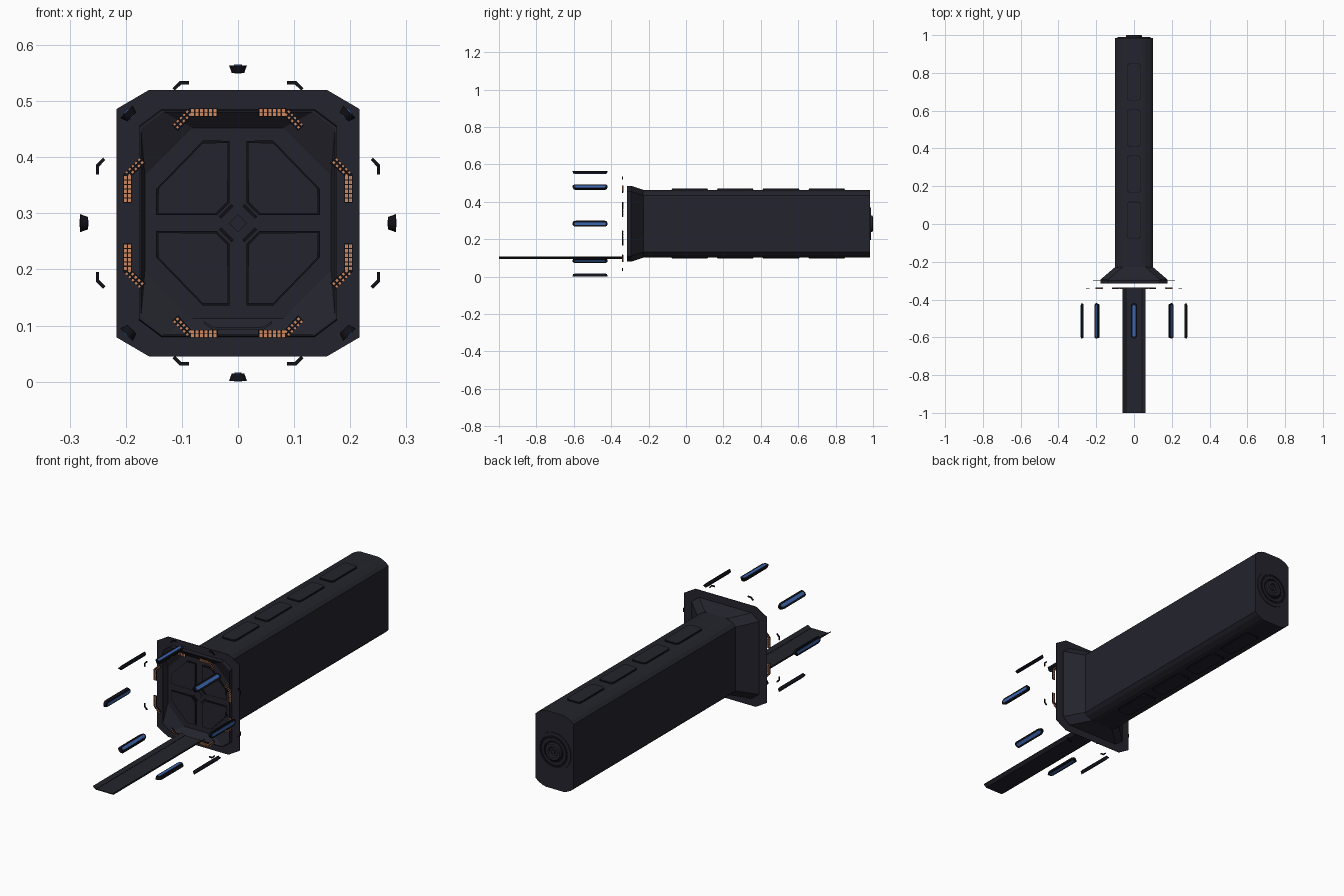
import bpy, bmesh, math
from mathutils import Vector

if "Cube" in bpy.data.objects:
    bpy.data.objects.remove(bpy.data.objects["Cube"])

C = 0.2825  # height of the main axis


def material(name, rgb):
    m = bpy.data.materials.new(name)
    m.diffuse_color = (*rgb, 1)
    m.use_nodes = True
    m.node_tree.nodes["Principled BSDF"].inputs["Base Color"].default_value = m.diffuse_color
    return m


HULL = material("hull_navy", (0.017, 0.017, 0.026))
DARK = material("seam_black", (0.005, 0.005, 0.008))
BLUE = material("light_blue", (0.045, 0.14, 0.45))
ORANGE = material("lamp_orange", (0.65, 0.25, 0.11))


def finish(name, bm, mat, smooth=False):
    bmesh.ops.recalc_face_normals(bm, faces=bm.faces)
    me = bpy.data.meshes.new(name)
    bm.to_mesh(me)
    bm.free()
    me.materials.append(mat)
    ob = bpy.data.objects.new(name, me)
    bpy.context.collection.objects.link(ob)
    if smooth:
        bpy.context.view_layer.objects.active = ob
        ob.select_set(True)
        bpy.ops.object.shade_smooth_by_angle(angle=math.radians(30))
        ob.select_set(False)
    return ob


def loft(bm, rings, closed=False):
    """Skin rings of 3D points; cap the ends, or join last to first."""
    vs = [[bm.verts.new(p) for p in r] for r in rings]
    pairs = list(zip(vs, vs[1:])) + ([(vs[-1], vs[0])] if closed else [])
    n = len(vs[0])
    for a, b in pairs:
        for i in range(n):
            j = (i + 1) % n
            bm.faces.new((a[i], a[j], b[j], b[i]))
    if not closed:
        bm.faces.new(vs[0])
        bm.faces.new(vs[-1])


def at_y(pts, y):
    return [Vector((x, y, C + z)) for x, z in pts]


def radial(t, y, r, a):
    """Point at distance r from the axis, shifted sideways by t."""
    return Vector((r * math.sin(a) + t * math.cos(a), y,
                   C + r * math.cos(a) - t * math.sin(a)))


def prism(bm, pts, y0, y1, a=0.0):
    loft(bm, [[radial(t, y, r, a) for t, r in pts] for y in (y0, y1)])


def octagon(w, h, cx, cz):
    return [(w, h - cz), (w - cx, h), (cx - w, h), (-w, h - cz),
            (-w, cz - h), (cx - w, -h), (w - cx, -h), (w, cz - h)]


def rounded(w, l, rad, n=5):
    """Rounded rectangle outline from half sizes."""
    pts = []
    for k, (sx, sy) in enumerate(((1, 1), (-1, 1), (-1, -1), (1, -1))):
        for i in range(n + 1):
            a = math.pi / 2 * (k + i / n)
            pts.append((sx * (w - rad) + rad * math.cos(a),
                        sy * (l - rad) + rad * math.sin(a)))
    return pts


def circle(r, n=32):
    return [(r * math.cos(math.tau * i / n), r * math.sin(math.tau * i / n)) for i in range(n)]


def grown(pts, d):
    """Push an outline away from its middle by roughly d."""
    c = sum((Vector(p) for p in pts), Vector((0, 0))) / len(pts)
    return [tuple(Vector(p) + (Vector(p) - c).normalized() * d) for p in pts]


# Long body with crowned top and bottom
quarter = [(.1, .152), (.085, .166), (.062, .177), (.045, .181)]
section = quarter + [(-x, z) for x, z in reversed(quarter)]
section += [(-x, -z) for x, z in section]
bm = bmesh.new()
loft(bm, [at_y(section, y) for y in (-.25, .985)])
finish("long_body", bm, HULL)

# Rounded pads along the top and bottom, each with a dark seam
pads, seams = bmesh.new(), bmesh.new()
for s in (1, -1):
    for k in range(4):
        yc = 0.02 + 0.244 * k
        for b, w, l, z in ((pads, .035, .095, .187), (seams, .038, .098, .183)):
            out = rounded(w, l, .016)
            loft(b, [[Vector((x, yc + y, C + s * h)) for x, y in out] for h in (.176, z)])
finish("body_pads", pads, HULL)
finish("pad_seams", seams, DARK)

# Rear cap: rings and a round boss
bm = bmesh.new()
for r0, r1, y in ((.074, .088, .989), (.052, .062, .989)):
    loft(bm, [at_y(circle(r0), .98), at_y(circle(r1), .98),
              at_y(circle(r1), y), at_y(circle(r0), y)], closed=True)
loft(bm, [at_y(circle(.043), .98), at_y(circle(.043), .996),
          at_y(circle(.038), 1.0), at_y(circle(.024), 1.0), at_y(circle(.02), .993)])
loft(bm, [at_y(circle(.01), .985), at_y(circle(.01), .998)])
finish("rear_boss", bm, HULL, True)
bm = bmesh.new()
loft(bm, [at_y(circle(.074), .984), at_y(circle(.074), .9865)])
finish("rear_disc", bm, DARK)

# Flared collar with a recessed octagonal hatch
bm = bmesh.new()
loft(bm, [at_y(octagon(.1, .181, .04, .03), -.228),
          at_y(octagon(.177, .203, .04, .03), -.294),
          at_y(octagon(.176, .201, .04, .03), -.315),
          at_y(octagon(.173, .198, .04, .03), -.315),
          at_y(octagon(.166, .17, .085, .085), -.289)])
finish("flared_collar", bm, HULL)

# Flat rim plate around the collar
outer, inner = octagon(.2165, .2375, .058, .034), octagon(.175, .2, .04, .03)
bm = bmesh.new()
loft(bm, [at_y(outer, -.298), at_y(outer, -.296),
          at_y(inner, -.296), at_y(inner, -.298)], closed=True)
finish("rim_plate", bm, HULL)

# Four hatch panels with seams, and a centre cross piece
panel = [(.016, .037), (.038, .015), (.145, .015), (.145, .061), (.0625, .146), (.016, .146)]
pads, seams = bmesh.new(), bmesh.new()
for sx in (1, -1):
    for sz in (1, -1):
        for b, d, y in ((pads, -.003, -.295), (seams, .001, -.292)):
            loft(b, [at_y([(x * sx, z * sz) for x, z in grown(panel, d)], yy) for yy in (-.285, y)])
        prism(seams, [(sx * .008, sz * .03), (sx * .012, sz * .034),
                      (sx * .034, sz * .012), (sx * .03, sz * .008)], -.285, -.292)
finish("hatch_panels", pads, HULL)
finish("hatch_seams", seams, DARK)
bm = bmesh.new()
prism(bm, [(0, .016), (.016, 0), (0, -.016), (-.016, 0)], -.285, -.293)
finish("hatch_centre", bm, HULL)

# Ring of bent lamp plates, their lamps, and outer corner brackets
plate = [(.036, .19), (.036, .204), (.087, .204), (.117, .174), (.107, .164), (.084, .19)]
bracket = [(.087, .2475), (.087, .2535), (.104, .2535), (.117, .2405), (.1125, .2365), (.101, .2475)]
spots = [(.041 + .008 * i, r, 0) for i in range(6) for r in (.1935, .2005)]
spots += [(.088 + .0056 * k + d, .196 - .0056 * k + d, 1)
          for k in range(5) for d in (-.0027, .0027)]
plates, lamps, brackets = bmesh.new(), bmesh.new(), bmesh.new()
h = .0029
for q in range(4):
    a = q * math.pi / 2
    for s in (1, -1):
        prism(plates, [(s * t, r) for t, r in plate], -.341, -.337, a)
        prism(brackets, [(s * t, r) for t, r in bracket], -.342, -.338, a)
        for t, r, diagonal in spots:
            sq = ([(0, h), (h, 0), (0, -h), (-h, 0)] if diagonal
                  else [(h, h), (h, -h), (-h, -h), (-h, h)])
            prism(lamps, [(s * (t + u), r + v) for u, v in sq], -.343, -.335, a)
finish("lamp_plates", plates, DARK)
finish("lamps", lamps, ORANGE)
finish("corner_brackets", brackets, DARK)

# Eight floating light bars in a circle, lit inside and outside
bars, strips = bmesh.new(), bmesh.new()
for q in range(8):
    a = q * math.pi / 4
    for b, layers in ((bars, ((.011, .09, .2675), (.016, .094, .2812))),
                      (strips, ((.007, .084, .2805), (.007, .084, .2825))),
                      (strips, ((.006, .084, .2665), (.006, .084, .268)))):
        loft(b, [[radial(t, -.513 + y, r, a) for t, y in rounded(w, l, w * .98)]
                 for w, l, r in layers])
finish("light_bars", bars, DARK)
finish("light_strips", strips, BLUE)

# Long approach plank with turned-up edges
half = [(.044, -.1855), (.06, -.175), (.061, -.178), (.046, -.1895)]
lower = [p for p in half[2:]]
profile = half + [(-x, z) for x, z in reversed(half)]
bm = bmesh.new()
loft(bm, [at_y(profile, y) for y in (-1, -.335)])
finish("approach_plank", bm, HULL)
bm = bmesh.new()
for s in (1, -1):
    prism(bm, [(s * .041, -.186), (s * .044, -.186), (s * .044, -.1845), (s * .041, -.1845)], -.998, -.337)
finish("plank_lines", bm, DARK)
